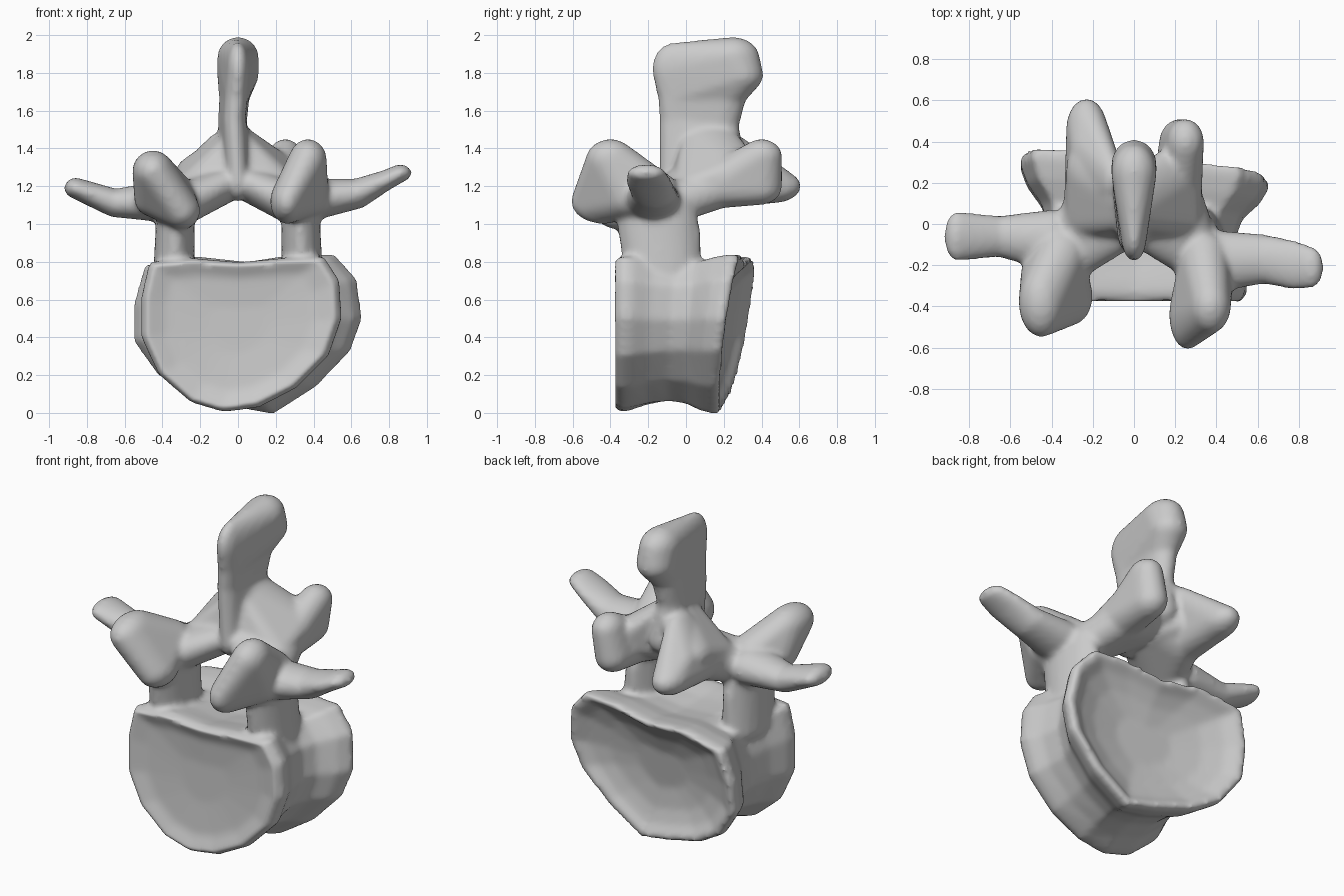
import bpy, bmesh
from mathutils import Vector

bm = bmesh.new()

# Unit sphere points reused by every rounded lump
tmp = bmesh.new()
bmesh.ops.create_icosphere(tmp, subdivisions=3, radius=1)
BALL = [v.co.copy() for v in tmp.verts]
tmp.free()


def hull(*lumps):
    """Convex skin around ellipsoids given as (centre, radii)."""
    verts = [bm.verts.new([c[i] + r[i] * p[i] for i in range(3)])
             for c, r in lumps for p in BALL]
    res = bmesh.ops.convex_hull(bm, input=verts)
    junk = {g for k in ("geom_interior", "geom_unused") for g in res[k]
            if isinstance(g, bmesh.types.BMVert)}
    bmesh.ops.delete(bm, geom=[v for v in junk if not v.link_faces], context='VERTS')


def chain(*sections):
    """Hull each neighbouring pair of sections (a section is a list of lumps)."""
    for a, b in zip(sections, sections[1:]):
        hull(*a, *b)


# Vertebral body: front outline blended into back outline, waisted, dished ends
FRONT = [(0, .8), (.25, .82), (.45, .83), (.53, .7), (.54, .5), (.47, .3), (.3, .13),
         (.1, .03), (-.08, 0), (-.25, .05), (-.42, .2), (-.51, .4), (-.51, .62),
         (-.47, .8), (-.25, .82)]
BACK = [(.05, .8), (.3, .84), (.51, .84), (.63, .71), (.66, .5), (.6, .33), (.42, .14),
        (.19, -.01), (0, .03), (-.25, .1), (-.42, .2), (-.55, .38), (-.55, .57),
        (-.49, .78), (-.22, .83)]
# (front-to-back position, x scale, z scale, dish offset)
RINGS = [(0, .3, .3, .05), (0, .75, .75, .035), (0, .95, .95, 0), (.07, 1, 1, 0),
         (.15, .98, .98, 0), (.3, .88, .92, 0), (.5, .81, .88, 0), (.66, .84, .9, 0),
         (.8, .96, .97, 0), (.93, 1.01, 1, 0), (1, .98, .98, 0), (1, .92, .92, -.005),
         (1, .8, .8, -.05), (1, .6, .6, -.09), (1, .3, .3, -.12)]
loops = []
for t, sx, sz, dish in RINGS:
    ring = []
    for f, b in zip(FRONT, BACK):
        mid = Vector((.06 * t, .45))
        p = Vector(f).lerp(Vector(b), t) - mid
        p = mid + Vector((p.x * sx, p.y * sz))
        y_back = .2 + .16 * p.y - .1 * p.x
        ring.append(bm.verts.new((p.x, -.38 + t * (y_back + .38) + dish, p.y)))
    loops.append(ring)
n = len(FRONT)
for a, b in zip(loops, loops[1:]):
    for i in range(n):
        j = (i + 1) % n
        bm.faces.new((a[i], a[j], b[j], b[i]))
bm.faces.new(loops[0])
bm.faces.new(loops[-1])

# Pedicles and lamina on both sides
for s in (-1, 1):
    hull(((.34 * s, -.12, .72), (.11, .2, .07)), ((.33 * s, -.14, .95), (.085, .22, .1)),
         ((.33 * s, -.16, 1.1), (.1, .21, .1)))
    hull(((.3 * s, -.12, 1.1), (.11, .16, .11)), ((.21 * s, .12, 1.18), (.12, .16, .11)),
         ((.04 * s, .06, 1.22), (.07, .19, .1)))
    hull(((.02 * s, .13, 1.46), (.05, .15, .06)), ((.23 * s, .26, 1.27), (.1, .15, .09)),
         ((.22 * s, .06, 1.21), (.11, .13, .08)), ((.04 * s, .08, 1.22), (.07, .18, .1)))

# Superior articular processes
hull(((-.3, -.35, 1.07), (.1, .14, .1)), ((-.45, -.38, 1.28), (.11, .17, .11)),
     ((-.46, -.26, 1.14), (.09, .14, .1)), ((-.36, -.16, 1.18), (.12, .13, .1)))
hull(((.26, -.44, 1.12), (.09, .17, .12)), ((.37, -.4, 1.34), (.1, .13, .11)),
     ((.39, -.28, 1.14), (.09, .14, .1)), ((.34, -.17, 1.18), (.12, .13, .1)))

# Inferior articular processes
hull(((-.22, .12, 1.19), (.12, .15, .11)), ((-.23, .46, 1.2), (.1, .15, .09)),
     ((-.11, .22, 1.4), (.06, .12, .08)), ((-.22, .35, 1.28), (.09, .12, .07)))
hull(((.21, .14, 1.19), (.12, .15, .11)), ((.25, .4, 1.36), (.09, .11, .09)),
     ((.22, .39, 1.2), (.1, .12, .1)))

# Transverse processes
chain([((-.4, -.08, 1.12), (.11, .15, .11))], [((-.65, -.06, 1.11), (.08, .1, .075))],
      [((-.86, -.06, 1.19), (.06, .12, .055))])
chain([((.4, -.18, 1.13), (.11, .15, .11))], [((.63, -.17, 1.16), (.08, .12, .08))],
      [((.78, -.2, 1.23), (.05, .12, .055))], [((.86, -.21, 1.27), (.06, .1, .045))])

# Spinous process: even blade with a thick rounded knob at the top back
chain([((0, -.05, 1.22), (.06, .09, .1)), ((-.01, .2, 1.3), (.1, .12, .1))],
      [((-.02, -.05, 1.55), (.06, .09, .08)), ((-.03, .17, 1.52), (.075, .11, .08))],
      [((-.01, -.06, 1.68), (.06, .09, .08)), ((-.02, .2, 1.67), (.08, .12, .06))],
      [((0, -.07, 1.82), (.06, .11, .14)), ((0, .25, 1.88), (.11, .14, .11)),
       ((0, .29, 1.79), (.11, .12, .1))])

# Fuse everything into one bone surface
bmesh.ops.recalc_face_normals(bm, faces=bm.faces)
mesh = bpy.data.meshes.new("vertebra")
bm.to_mesh(mesh)
bm.free()
bone = bpy.data.objects.new("vertebra", mesh)
bpy.context.collection.objects.link(bone)
remesh = bone.modifiers.new("fuse", 'REMESH')
remesh.mode = 'VOXEL'
remesh.voxel_size = .017
remesh.use_smooth_shade = True
soften = bone.modifiers.new("soften", 'SMOOTH')
soften.factor = .5
soften.iterations = 6
